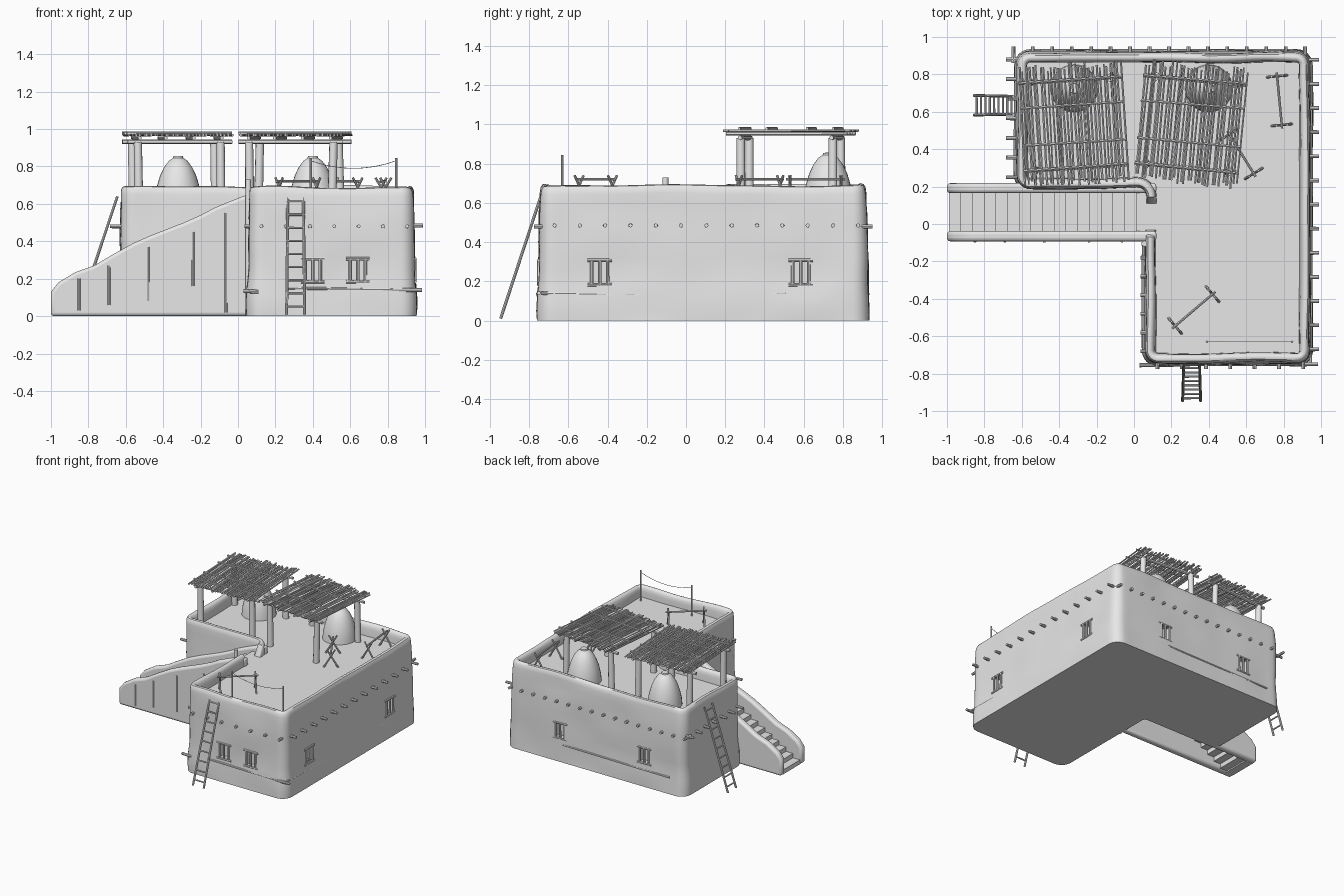
import bpy, bmesh, math, random
from mathutils import Vector, noise

if "Cube" in bpy.data.objects:
    bpy.data.objects.remove(bpy.data.objects["Cube"])

random.seed(4)
mat = bpy.data.materials.new("plain_grey")
mat.diffuse_color = (0.8, 0.8, 0.8, 1)
mat.use_nodes = True
mat.node_tree.nodes["Principled BSDF"].inputs["Base Color"].default_value = mat.diffuse_color
FLOOR = 0.60


def finish(name, bm):
    bmesh.ops.recalc_face_normals(bm, faces=bm.faces[:])
    me = bpy.data.meshes.new(name)
    bm.to_mesh(me)
    bm.free()
    me.materials.append(mat)
    ob = bpy.data.objects.new(name, me)
    bpy.context.collection.objects.link(ob)
    return ob


def rods(name, items, sides=8):
    """Round poles; items are (start, end, radius)."""
    bm = bmesh.new()
    for a, b, r in items:
        a, b = Vector(a), Vector(b)
        d = b - a
        m = d.to_track_quat('Z', 'Y').to_matrix().to_4x4()
        m.translation = (a + b) / 2
        bmesh.ops.create_cone(bm, cap_ends=True, segments=sides, radius1=r,
                              radius2=r * 0.92, depth=d.length, matrix=m)
    return finish(name, bm)


def boxes(name, items):
    """Axis-aligned boxes; items are (min corner, max corner)."""
    bm = bmesh.new()
    for a, b in items:
        vs = bmesh.ops.create_cube(bm, size=1)['verts']
        for v in vs:
            v.co = Vector([(a[i] + b[i]) / 2 + v.co[i] * (b[i] - a[i]) for i in range(3)])
    return finish(name, bm)


# L-shaped outline with rounded corners: list of (point, outward normal)
corners = [Vector(c) for c in [(-.64, .175), (.045, .175), (.045, -.76),
                               (.955, -.76), (.955, .935), (-.64, .935)]]
outline = []
for i, p in enumerate(corners):
    prev, nxt = corners[i - 1], corners[(i + 1) % 6]
    d1, d2 = (p - prev).normalized(), (nxt - p).normalized()
    convex = d1.x * d2.y - d1.y * d2.x > 0
    r = 0.085 if convex else 0.03
    c = p - d1 * r + d2 * r
    n1, n2 = Vector((d1.y, -d1.x)), Vector((d2.y, -d2.x))
    for k in range(7):
        t = k / 6 * math.pi / 2
        n = n1 * math.cos(t) + n2 * math.sin(t)
        outline.append((c + n * (r if convex else -r), n))
    a, b = p + d2 * r, nxt - d2 * 0.085
    steps = max(2, int((b - a).length / 0.035))
    outline += [(a.lerp(b, k / steps), n2) for k in range(1, steps)]

# Building body: wall rings, rounded parapet and sunken roof floor
profile = [(0, 0), (0, .05), (.002, .12), (.007, .18), (.01, .25), (.01, .32), (.01, .4),
           (.011, .48), (.013, .55), (.016, .60), (.018, .645), (.022, .67), (.031, .685),
           (.043, .689), (.056, .684), (.065, .67), (.069, .645), (.071, FLOOR)]
bm = bmesh.new()
rings = []
for off, z in profile:
    ring = []
    for p, n in outline:
        wob = noise.noise(Vector((p.x * 3, p.y * 3, z * 5))) * 0.010 if z > 0 else 0
        q = p - n * (off + wob)
        zz = z
        if z > FLOOR:
            zz += noise.noise(Vector((p.x * 2.5, p.y * 2.5, 7))) * 0.014
        if p.x < .06 and -.04 < p.y < .14:      # stair opening
            zz = min(zz, FLOOR)
        ring.append(bm.verts.new((q.x, q.y, zz)))
    rings.append(ring)
N = len(outline)
for lo, hi in zip(rings, rings[1:]):
    for i in range(N):
        j = (i + 1) % N
        bm.faces.new((lo[i], lo[j], hi[j], hi[i]))
bm.faces.new(rings[0])
bm.faces.new(rings[-1])
body = finish("adobe_walls", bm)

# Windows: recesses cut in the walls, with pole frames and bars
windows = [(.40, -.75, 0, -1), (.64, -.75, 0, -1), (.945, -.44, 1, 0),
           (.945, .585, 1, 0), (.475, .925, 0, 1), (-.275, .925, 0, 1)]
cuts, frames = [], []
for x, y, nx, ny in windows:
    n, t, c = Vector((nx, ny, 0)), Vector((-ny, nx, 0)), Vector((x, y, 0))
    up = Vector((0, 0, 1))
    pts = [c + t * s + n * d + up * z for s in (-.045, .045) for d in (-.05, .06) for z in (.185, .305)]
    cuts.append(([min(p[i] for p in pts) for i in range(3)], [max(p[i] for p in pts) for i in range(3)]))
    frames += [(c + t * s + up * .18, c + t * s + up * .31, .009) for s in (-.04, 0, .04)]
    frames += [(c - t * .062 + up * z, c + t * .062 + up * z, .009) for z in (.183, .307)]
cutter = boxes("window_cutter", cuts)
cutter.hide_render = True
mod = body.modifiers.new("recess", 'BOOLEAN')
mod.operation, mod.solver, mod.object = 'DIFFERENCE', 'EXACT', cutter
bpy.context.view_layer.objects.active = body
bpy.ops.object.modifier_apply(modifier="recess")
bpy.data.objects.remove(cutter)
rods("window_frames", frames)

# Roof beam ends sticking out of the walls
ends = []
for i in range(7):
    ends.append(((.125 + .13 * i, -.70, .48), (.125 + .13 * i, -.775, .48), .011))
for i in range(13):
    ends.append(((.90, -.67 + .129 * i, .485), (.99, -.67 + .129 * i, .485), .011))
for i in range(16):
    ends.append(((-.645 + .104 * i, .86, .48), (-.645 + .104 * i, .95, .48), .011))
for i in range(7):
    ends.append(((-.58, .25 + .105 * i, .48), (-.685, .25 + .105 * i, .48), .011))
for i in range(6):
    ends.append(((.1, -.18 - .1 * i, .48), (.035, -.18 - .1 * i, .48), .011))
rods("roof_beam_ends", ends)

# Logs half buried low in the walls, and the post at the stair head
rods("buried_logs", [((.26, -.752, .15), (.88, -.752, .14), .008),
                     ((.945, -.74, .14), (.945, -.16, .13), .008),
                     ((.945, 0, .13), (.945, .74, .145), .008),
                     ((.03, -.755, .135), (.11, -.755, .13), .011),
                     ((.86, -.75, .14), (.985, -.75, .14), .011),
                     ((.45, .927, .14), (-.5, .927, .13), .008)])
rods("stair_head_post", [((.055, -.105, 0), (.055, -.105, .73), .017)], 10)

# Staircase: two sloping side walls, thin steps and poles set in the front
slope = [(-1, 0), (-1, .13), (-.96, .18), (-.87, .235), (-.77, .27), (-.66, .335), (-.56, .39),
         (-.47, .43), (-.38, .465), (-.29, .50), (-.2, .54), (-.125, .58), (-.04, .615),
         (.045, .648), (.12, .665), (.12, 0)]
for name, y0, y1 in [("stair_front_wall", -.093, -.037), ("stair_back_wall", .165, .218)]:
    bm = bmesh.new()
    a = [bm.verts.new((x, y0, z)) for x, z in slope]
    b = [bm.verts.new((x, y1, z)) for x, z in slope]
    bm.faces.new(a)
    bm.faces.new(b)
    for i in range(len(a)):
        bm.faces.new((a[i - 1], a[i], b[i], b[i - 1]))
    wall = finish(name, bm)
    bev = wall.modifiers.new("round", 'BEVEL')
    bev.width, bev.segments, bev.limit_method, bev.angle_limit = .018, 3, 'ANGLE', math.radians(60)
steps = []
for i in range(17):
    x, z = -.99 + .0625 * i, .035 + .0353 * i
    steps.append(((x, -.05, max(0, z - .06)), (x + .066, .18, z)))
boxes("stair_steps", steps)
rods("stair_wall_poles", [((x, -.092, a), (x, -.092, b), .008) for x, a, b in
     [(-.85, .03, .20), (-.69, .06, .27), (-.48, .08, .37), (-.24, .16, .45), (-.065, .02, .55)]])


# Ladders
def ladder(name, foot, top, side, w0, w1, n):
    foot, top, side = Vector(foot), Vector(top), Vector(side)
    parts = [(foot + side * w0 * s, top + side * w1 * s, .008) for s in (-1, 1)]
    for i in range(n):
        t = (i + .6) / n
        c, w = foot.lerp(top, t), w0 + (w1 - w0) * t + .006
        parts.append((c - side * w, c + side * w, .006))
    rods(name, parts)


ladder("front_ladder", (.308, -.945, .01), (.308, -.738, .64), (1, 0, 0), .048, .042, 9)
ladder("left_ladder", (-.855, .635, .01), (-.645, .635, .64), (0, 1, 0), .052, .048, 9)


# Shade roofs of poles
def pergola(name, cx, cy, ang):
    ca, sa = math.cos(ang), math.sin(ang)

    def P(x, y, z):
        return (cx + x * ca - y * sa, cy + x * sa + y * ca, z)
    R = random.uniform
    rods(name + "_posts", [(P(x, y, FLOOR - .02), P(x + R(-.01, .01), y, .93), .024)
                           for x in (-.22, .22) for y in (-.235, .235)], 10)
    parts = [(P(-.28, y, .932), P(.28, y, .932), .013) for y in (-.235, .235)]
    parts += [(P(x, -.31, .953), P(x, .31, .953), .010) for x in (-.22, -.08, .07, .22)]
    for i in range(30):
        x = -.272 + .0188 * i
        parts.append((P(x + R(-.006, .006), -.31 + R(-.02, .02), .968),
                      P(x + R(-.006, .006), .31 + R(-.02, .02), .968), R(.005, .0075)))
    parts += [(P(-.28, y, .979), P(.28, y + R(-.01, .01), .979), .008) for y in (-.235, -.1, .1, .235)]
    rods(name + "_roof", parts, 6)


pergola("left_shade", -.325, .535, math.radians(3.5))
pergola("right_shade", .305, .535, math.radians(-5.5))

# Domed ovens, lathed
dome = [(.128, FLOOR - .01), (.123, .65), (.112, .70), (.097, .75), (.076, .795), (.05, .83),
        (.028, .845), (.026, .855), (0.0, .857)]
for name, x, y in [("left_oven", -.32, .725), ("right_oven", .40, .725)]:
    bm = bmesh.new()
    prof = [bm.verts.new((x + r, y, z)) for r, z in dome]
    edges = [bm.edges.new(e) for e in zip(prof, prof[1:])]
    bmesh.ops.spin(bm, geom=prof + edges, cent=(x, y, 0), axis=(0, 0, 1), angle=2 * math.pi, steps=28)
    bmesh.ops.remove_doubles(bm, verts=bm.verts[:], dist=1e-4)
    finish(name, bm)

# Drying racks: a pole on crossed legs
for name, a, b in [("front_rack", (.22, -.545), (.42, -.375)), ("back_rack", (.765, .79), (.79, .53)),
                   ("middle_rack", (.64, .27), (.51, .48))]:
    a, b = Vector((*a, .72)), Vector((*b, .72))
    d = (b - a).normalized()
    s = Vector((-d.y, d.x, 0))
    parts = [(a - d * .02, b + d * .02, .007)]
    for c in (a, b):
        for k in (-1, 1):
            parts.append((c + s * .055 * k + Vector((0, 0, -.125)), c - s * .03 * k + Vector((0, 0, .02)), .007))
    rods(name, parts)

# Washing line
rods("line_poles", [((x, -.63, FLOOR - .01), (x, -.63, .845), .007) for x in (.39, .845)])
sag = [(.39 + .455 * t / 10, -.63, .83 - .16 * (t / 10) * (1 - t / 10)) for t in range(11)]
rods("washing_line", [(p, q, .002) for p, q in zip(sag, sag[1:])], 5)

# Smooth shading with sharp edges kept
bpy.ops.object.select_all(action='SELECT')
bpy.context.view_layer.objects.active = body
bpy.ops.object.shade_smooth_by_angle(angle=math.radians(40))
